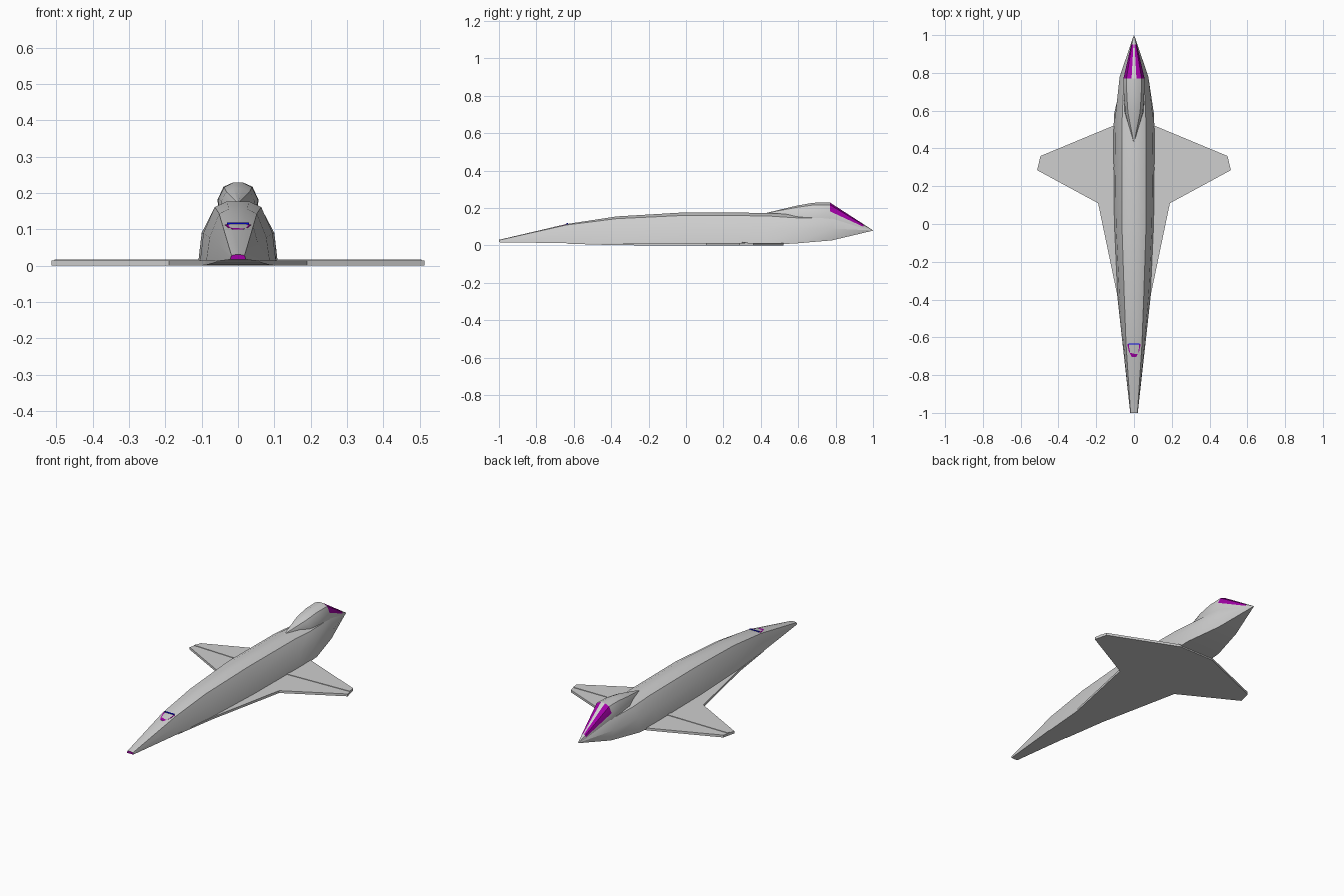
import bpy, bmesh, math

cube = bpy.data.objects.get("Cube")
if cube:
    bpy.data.objects.remove(cube, do_unlink=True)


def material(name, rgb):
    m = bpy.data.materials.new(name)
    m.use_nodes = True
    m.diffuse_color = (*rgb, 1)
    m.node_tree.nodes["Principled BSDF"].inputs["Base Color"].default_value = (*rgb, 1)
    return m


grey = material("hull grey", (0.62, 0.62, 0.62))
purple = material("purple glass", (0.36, 0.0, 0.38))
blue = material("blue glass", (0.0, 0.0, 0.8))


def finish(bm, name, mats, smooth=None):
    bmesh.ops.remove_doubles(bm, verts=bm.verts, dist=1e-5)
    bmesh.ops.recalc_face_normals(bm, faces=bm.faces)
    me = bpy.data.meshes.new(name)
    bm.to_mesh(me)
    bm.free()
    ob = bpy.data.objects.new(name, me)
    bpy.context.collection.objects.link(ob)
    for m in mats:
        me.materials.append(m)
    if smooth:
        bpy.ops.object.select_all(action='DESELECT')
        ob.select_set(True)
        bpy.context.view_layer.objects.active = ob
        bpy.ops.object.shade_smooth_by_angle(angle=math.radians(smooth))
    return ob


def loft(name, stations, mats, smooth, rule):
    """Skin mirrored half sections; rule(station, segment) picks the material."""
    bm = bmesh.new()
    rings = []
    for y, half in stations:
        full = half + [(-x, z) for x, z in reversed(half)]
        rings.append([bm.verts.new((x, y, z)) for x, z in full])
    n = len(rings[0])
    for s in range(len(rings) - 1):
        for k in range(n):
            a, b = rings[s], rings[s + 1]
            j = (k + 1) % n
            f = bm.faces.new((a[k], a[j], b[j], b[k]))
            f.material_index = rule(s, min(k, n - 2 - k))
    bm.faces.new(rings[0]).material_index = rule(-1, 0)
    bm.faces.new(rings[-1])
    return finish(bm, name, mats, smooth)


def plate(name, outline, z_low, z_high, mat):
    """Prism with a plan outline; heights are functions of x and y."""
    bm = bmesh.new()
    low = [bm.verts.new((x, y, z_low(x, y))) for x, y in outline]
    high = [bm.verts.new((x, y, z_high(x, y))) for x, y in outline]
    bm.faces.new(low)
    bm.faces.new(high)
    for i in range(len(low)):
        j = (i + 1) % len(low)
        bm.faces.new((low[i], low[j], high[j], high[i]))
    return finish(bm, name, [mat])


def mirrored(half):
    return half + [(-x, y) for x, y in reversed(half)]


# Hull: y, then belly, flank, shoulder and crown points
hull = [
    (-1.00, [(0.020, 0.017), (0.020, 0.022), (0.018, 0.028), (0.008, 0.030)]),
    (-0.64, [(0.060, 0.012), (0.055, 0.060), (0.042, 0.109), (0.022, 0.114)]),
    (-0.37, [(0.088, 0.008), (0.078, 0.078), (0.052, 0.143), (0.026, 0.155)]),
    (0.00, [(0.105, 0.006), (0.095, 0.090), (0.064, 0.161), (0.030, 0.177)]),
    (0.43, [(0.110, 0.004), (0.100, 0.090), (0.064, 0.158), (0.030, 0.174)]),
    (0.58, [(0.106, 0.010), (0.098, 0.090), (0.062, 0.148), (0.030, 0.165)]),
    (0.78, [(0.060, 0.027), (0.076, 0.090), (0.052, 0.145), (0.025, 0.155)]),
    (1.00, [(0.001, 0.079), (0.001, 0.080), (0.001, 0.081), (0.0005, 0.081)]),
]
loft("hull", hull, [grey, purple], 32, lambda s, k: 1 if s == -1 else 0)

# Tail fairing with glazed slanting rear flanks
fairing = [
    (0.43, [(0.001, 0.165), (0.001, 0.170), (0.001, 0.173), (0.0005, 0.174)]),
    (0.59, [(0.050, 0.145), (0.046, 0.178), (0.032, 0.203), (0.012, 0.212)]),
    (0.68, [(0.054, 0.140), (0.054, 0.183), (0.038, 0.216), (0.013, 0.228)]),
    (0.77, [(0.054, 0.130), (0.056, 0.182), (0.040, 0.217), (0.013, 0.229)]),
    (0.95, [(0.014, 0.080), (0.015, 0.099), (0.011, 0.108), (0.003, 0.113)]),
    (1.00, [(0.001, 0.079), (0.001, 0.080), (0.001, 0.081), (0.0005, 0.081)]),
]
loft("tail_fairing", fairing, [grey, purple], 32,
     lambda s, k: 1 if s == 3 and k in (1, 2) else 0)

# One flat wing plate running under the hull
wing = [(0.06, -0.64), (0.09, -0.37), (0.19, 0.11), (0.513, 0.285),
        (0.495, 0.36), (0.11, 0.52)]
plate("wing_plate", mirrored(wing), lambda x, y: max(0.0, -0.01 - 0.03 * y),
      lambda x, y: 0.014, grey)

# Slim raised spar along each wing
for side, label in ((1, "left"), (-1, "right")):
    spar = [(0.09 * side, 0.30), (0.505 * side, 0.315),
            (0.502 * side, 0.328), (0.09 * side, 0.325)]
    plate(label + "_wing_spar", spar, lambda x, y: 0.012, lambda x, y: 0.017, grey)


# Nose window lying on the sloping deck, with a blue rear pane
def deck(y):
    return 0.03 + (y + 1) / 0.36 * 0.084


window = [(0.012, -0.705), (0.027, -0.675), (0.036, -0.635)]
plate("nose_window", mirrored(window), lambda x, y: deck(y) - 0.006,
      lambda x, y: deck(y) + 0.002 - abs(x) * 0.1, purple)
pane = [(0.030, -0.638), (0.030, -0.632)]
plate("nose_window_rear_pane", mirrored(pane), lambda x, y: 0.112,
      lambda x, y: 0.119, blue)
